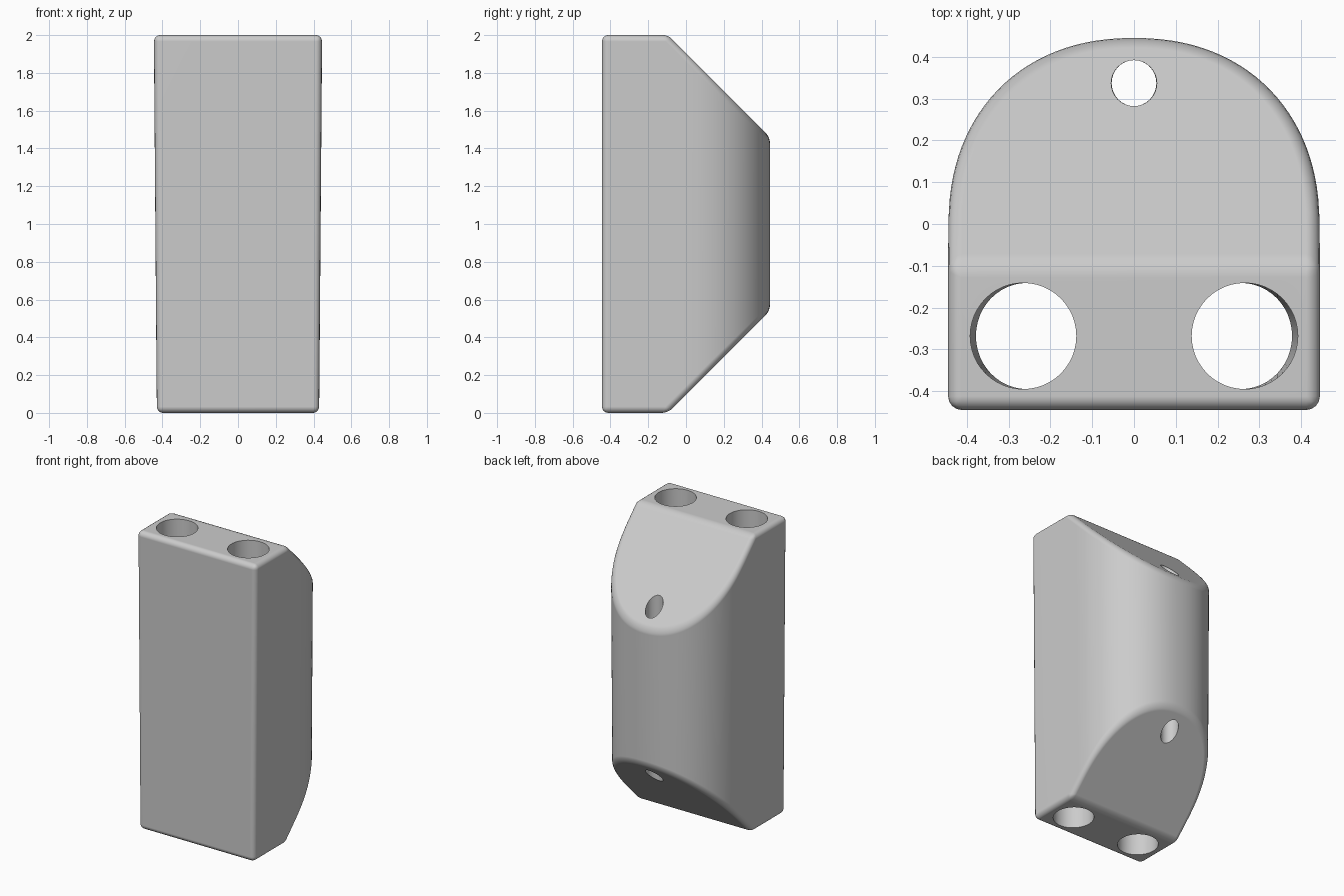
import bpy, bmesh, math
from mathutils import Vector

if "Cube" in bpy.data.objects:
    bpy.data.objects.remove(bpy.data.objects["Cube"])

HALF, ARC_N, POWER = 0.445, 56, 2.2

mat = bpy.data.materials.new("light grey")
mat.diffuse_color = (0.6, 0.6, 0.6, 1)
mat.use_nodes = True
mat.node_tree.nodes["Principled BSDF"].inputs["Base Color"].default_value = mat.diffuse_color


def to_object(name, bm):
    bmesh.ops.recalc_face_normals(bm, faces=bm.faces)
    me = bpy.data.meshes.new(name)
    bm.to_mesh(me)
    bm.free()
    ob = bpy.data.objects.new(name, me)
    bpy.context.collection.objects.link(ob)
    me.materials.append(mat)
    return ob


# D-shaped outline: square front, rounded back
def spow(v):
    return math.copysign(abs(v) ** (2 / POWER), v)


outline = [(-HALF, -HALF), (HALF, -HALF)]
for i in range(ARC_N + 1):
    a = math.pi * i / ARC_N
    c = math.cos(a)
    outline.append((HALF * spow(c), HALF * abs(spow(math.sin(a))) if 0 < i < ARC_N else 0))

bm = bmesh.new()
base = bm.faces.new([bm.verts.new((x, y, 0)) for x, y in outline])
ext = bmesh.ops.extrude_face_region(bm, geom=[base])
bmesh.ops.translate(bm, vec=(0, 0, 2), verts=[g for g in ext["geom"] if isinstance(g, bmesh.types.BMVert)])

# 45 degree slopes at top and bottom of the back
for z, s in ((2, 1), (0, -1)):
    cut = bmesh.ops.bisect_plane(bm, geom=bm.verts[:] + bm.edges[:] + bm.faces[:], dist=1e-5,
                                 plane_co=(0, -0.095, z), plane_no=Vector((0, 1, s)).normalized(),
                                 clear_outer=True)
    edges = [e for e in cut["geom_cut"] if isinstance(e, bmesh.types.BMEdge)]
    bmesh.ops.contextual_create(bm, geom=edges)
bmesh.ops.recalc_face_normals(bm, faces=bm.faces)

# rounded outer edges
sharp = [e for e in bm.edges if len(e.link_faces) == 2 and e.calc_face_angle() > math.radians(25)]
bmesh.ops.bevel(bm, geom=sharp, offset=0.033, offset_type='OFFSET', segments=4, profile=0.5,
                affect='EDGES', clamp_overlap=False)
body = to_object("body", bm)


# vertical through holes
def hole(name, x, y, r, seg):
    b = bmesh.new()
    bmesh.ops.create_cone(b, cap_ends=True, segments=seg, radius1=r, radius2=r, depth=3)
    bmesh.ops.translate(b, vec=(x, y, 1), verts=b.verts)
    ob = to_object(name, b)
    ob.hide_render = True
    return ob


cutters = [hole("left_hole_cutter", -0.265, -0.268, 0.127, 48),
           hole("right_hole_cutter", 0.265, -0.268, 0.127, 48),
           hole("back_hole_cutter", 0, 0.337, 0.055, 32)]
bpy.context.view_layer.objects.active = body
body.select_set(True)
for c in cutters:
    m = body.modifiers.new(c.name, 'BOOLEAN')
    m.operation, m.solver, m.object = 'DIFFERENCE', 'EXACT', c
    bpy.ops.object.modifier_apply(modifier=m.name)
for c in cutters:
    bpy.data.objects.remove(c)

# slight narrowing towards the bottom
for v in body.data.vertices:
    v.co.x *= 0.965 + 0.0175 * v.co.z

bpy.ops.object.select_all(action='DESELECT')
body.select_set(True)
bpy.ops.object.shade_smooth_by_angle(angle=math.radians(35))
wn = body.modifiers.new("weighted", 'WEIGHTED_NORMAL')
wn.keep_sharp = True
